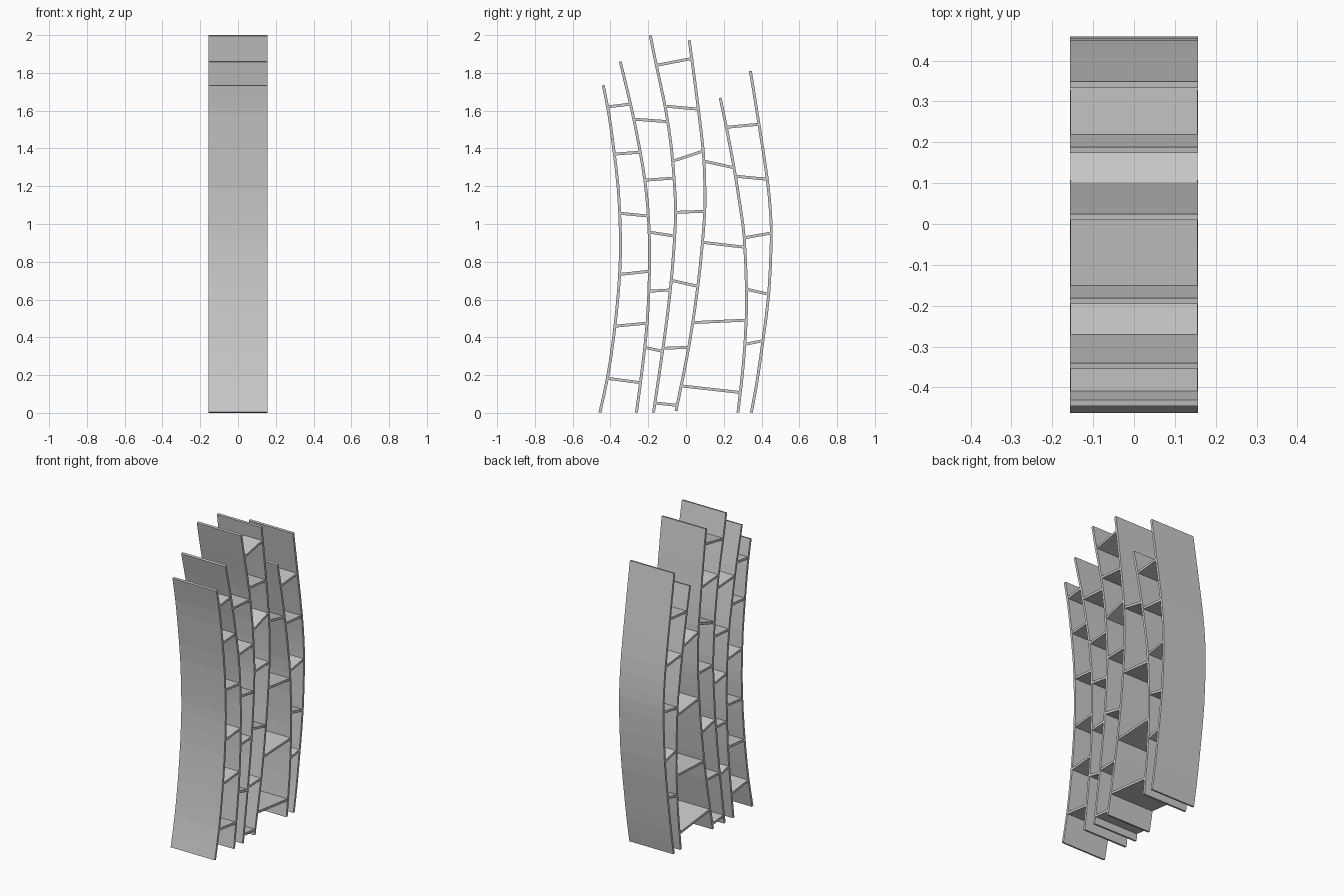
import bpy
from mathutils import Vector

if "Cube" in bpy.data.objects:
    bpy.data.objects.remove(bpy.data.objects["Cube"])

T = 0.015       # board thickness
HALF_W = 0.157  # half width of the upright panels

# centre line of each curved upright: (y, z) from bottom to top
PANELS = [
    [(-.456, .002), (-.415, .19), (-.382, .41), (-.357, .65), (-.347, .84), (-.348, .97),
     (-.358, 1.18), (-.383, 1.4), (-.408, 1.58), (-.438, 1.735)],
    [(-.262, .002), (-.226, .28), (-.204, .50), (-.194, .73), (-.194, .92), (-.202, 1.08),
     (-.219, 1.24), (-.246, 1.4), (-.288, 1.61), (-.348, 1.86)],
    [(-.172, .002), (-.115, .39), (-.083, .65), (-.064, .87), (-.055, 1.05), (-.060, 1.19),
     (-.077, 1.4), (-.110, 1.62), (-.157, 1.84), (-.189, 1.998)],
    [(-.053, .01), (.017, .36), (.064, .68), (.086, .89), (.099, 1.06), (.100, 1.19),
     (.092, 1.38), (.065, 1.61), (.042, 1.79), (.017, 1.973)],
    [(.275, .002), (.304, .26), (.319, .50), (.320, .66), (.309, .92), (.289, 1.08),
     (.252, 1.31), (.214, 1.51), (.181, 1.668)],
    [(.346, .002), (.375, .16), (.407, .38), (.438, .63), (.451, .90), (.448, 1.05),
     (.430, 1.24), (.386, 1.53), (.341, 1.81)],
]

# shelves in each gap: height at the left and right upright
SHELVES = [
    [(1.62, 1.635), (1.37, 1.38), (1.057, 1.042), (.733, .75), (.459, .475), (.183, .16)],
    [(1.555, 1.542), (1.232, 1.243), (.957, .936), (.644, .651), (.347, .326)],
    [(1.84, 1.876), (1.624, 1.608), (1.333, 1.386), (1.062, 1.067), (.702, .67),
     (.342, .347), (.052, .04)],
    [(1.333, 1.298), (.903, .877), (.478, .491), (.143, .108)],
    [(1.512, 1.528), (1.253, 1.237), (.927, .952), (.655, .628), (.363, .382)],
]


def ribbon(name, pts, half_w):
    """Board that follows a centre line in the y-z plane."""
    pts = [Vector(p) for p in pts]
    outer, inner = [], []
    for i, p in enumerate(pts):
        t = (pts[min(i + 1, len(pts) - 1)] - pts[max(i - 1, 0)]).normalized()
        n = Vector((-t.y, t.x)) * T / 2
        outer.append(p + n)
        inner.append(p - n)
    loop = outer + inner[::-1]
    n, k = len(loop), len(pts)
    verts = [(x, p.x, p.y) for x in (-half_w, half_w) for p in loop]
    faces = [(i, (i + 1) % n, (i + 1) % n + n, i + n) for i in range(n)]
    for i in range(k - 1):      # side strips
        a, b, c, d = i, i + 1, n - 2 - i, n - 1 - i
        faces += [(d, c, b, a), (a + n, b + n, c + n, d + n)]
    mesh = bpy.data.meshes.new(name)
    mesh.from_pydata(verts, [], faces)
    mesh.update()
    obj = bpy.data.objects.new(name, mesh)
    bpy.context.collection.objects.link(obj)
    # make all normals point outward
    import bmesh
    bm = bmesh.new()
    bm.from_mesh(mesh)
    bmesh.ops.recalc_face_normals(bm, faces=bm.faces)
    bm.to_mesh(mesh)
    bm.free()
    return obj


def smooth(pts, sub=2):
    """Subdivide a centre line with a Catmull-Rom curve."""
    v = [Vector(p) for p in pts]
    v = [2 * v[0] - v[1]] + v + [2 * v[-1] - v[-2]]
    out = []
    for a, b, c, d in zip(v, v[1:], v[2:], v[3:]):
        for s in range(sub):
            t = s / sub
            out.append(.5 * (2 * b + (c - a) * t + (2 * a - 5 * b + 4 * c - d) * t * t
                             + (3 * b - a - 3 * c + d) * t ** 3))
    return out + [v[-2]]


def y_at(pts, z):
    for a, b in zip(pts, pts[1:]):
        if z <= b.y:
            break
    return a.x + (b.x - a.x) * (z - a.y) / (b.y - a.y)


# curved uprights
lines = [smooth(p) for p in PANELS]
for i, line in enumerate(lines):
    ribbon(f"upright_{i + 1}", line, HALF_W)

# tilted shelves between neighbouring uprights
for g, gap in enumerate(SHELVES):
    for j, (z0, z1) in enumerate(gap):
        ends = [(y_at(lines[g], z0), z0), (y_at(lines[g + 1], z1), z1)]
        ribbon(f"shelf_{g + 1}_{j + 1}", ends, HALF_W - .002)
